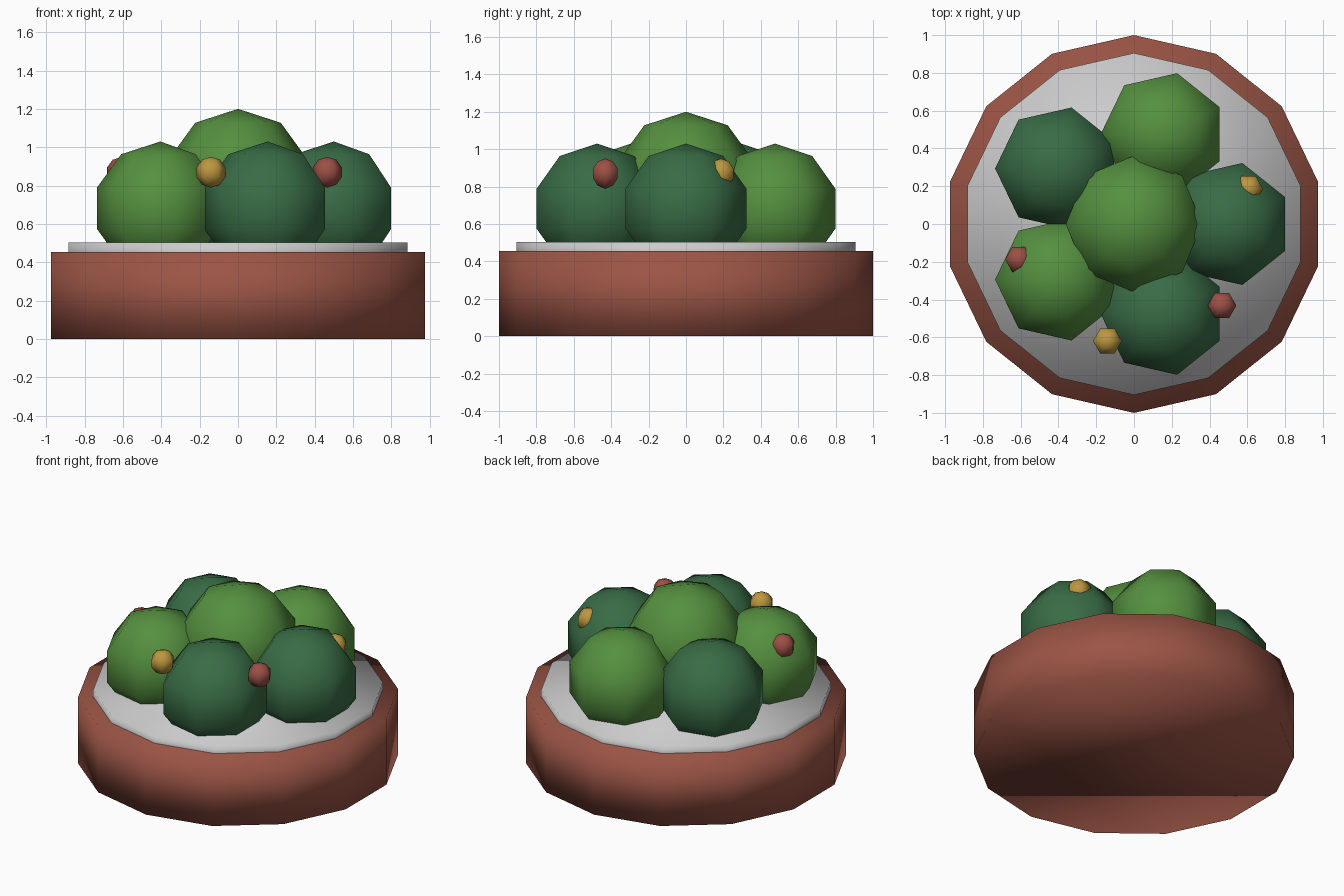
import bpy
from math import cos, sin, pi, tau

if "Cube" in bpy.data.objects:
    bpy.data.objects.remove(bpy.data.objects["Cube"])


def material(name, rgb):
    m = bpy.data.materials.new(name)
    m.diffuse_color = (*rgb, 1)
    m.use_nodes = True
    m.node_tree.nodes["Principled BSDF"].inputs["Base Color"].default_value = m.diffuse_color
    return m


BRICK = material("terracotta", (0.33, 0.09, 0.06))
LIGHT = material("light_green", (0.09, 0.28, 0.05))
DARK = material("dark_green", (0.04, 0.15, 0.06))
RED = material("red", (0.33, 0.08, 0.06))
GOLD = material("gold", (0.50, 0.31, 0.05))


def finish(name, mat=None):
    ob = bpy.context.object
    ob.name = name
    bpy.ops.object.shade_smooth()
    if mat:
        ob.data.materials.append(mat)


def disc(name, radius, z0, z1, mat=None):
    bpy.ops.mesh.primitive_cylinder_add(
        vertices=14, radius=radius, depth=z1 - z0, location=(0, 0, (z0 + z1) / 2))
    finish(name, mat)


def ball(name, radius, segments, location, mat):
    # five bands; turned so a vertex column points along +y
    bpy.ops.mesh.primitive_uv_sphere_add(
        segments=segments, ring_count=5, radius=radius, location=location,
        rotation=(0, 0, pi / 2))
    finish(name, mat)


# round planter and the soil bed on top
disc("planter", 1.0, 0, 0.455, BRICK)
disc("soil", 0.905, 0.40, 0.503)

# central bush with a ring of five around it
ball("bush_center", 0.38, 8, (0, 0, 0.82), LIGHT)
for i in range(5):
    a = i * tau / 5
    ball(f"bush_{i + 1}", 0.348, 7, (0.5 * cos(a), 0.5 * sin(a), 0.682),
         LIGHT if i % 2 else DARK)

# six flower buds, alternating colours
for i in range(6):
    a = 0.3 + i * tau / 6
    ball(f"bud_{i + 1}", 0.08, 6, (0.635 * cos(a), 0.635 * sin(a), 0.87),
         RED if i % 2 else GOLD)
